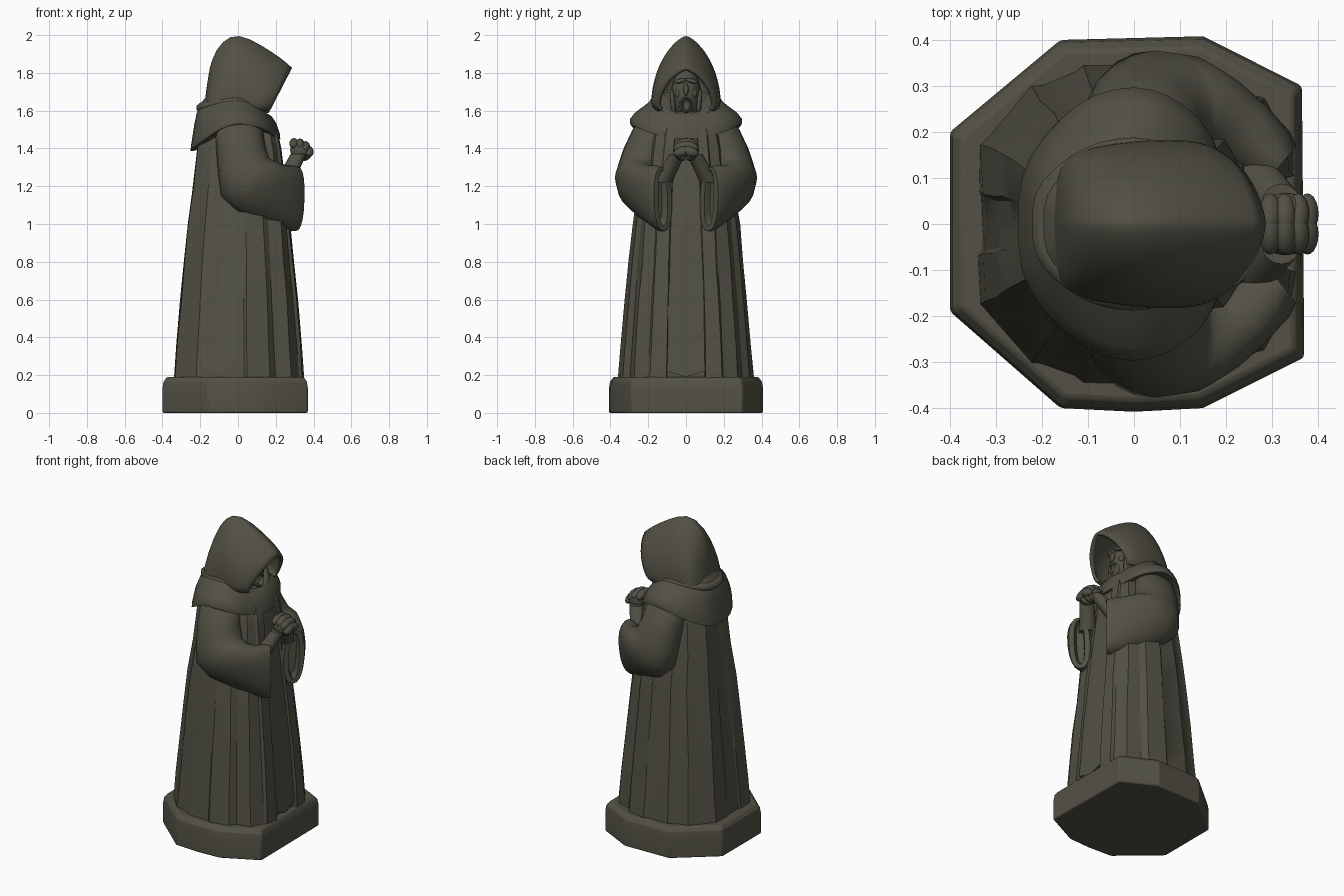
import bpy, bmesh, math, random
from mathutils import Vector

if "Cube" in bpy.data.objects:
    bpy.data.objects.remove(bpy.data.objects["Cube"])
random.seed(4)

stone = bpy.data.materials.new("dark_stone")
stone.diffuse_color = (0.085, 0.081, 0.059, 1)
stone.use_nodes = True
stone.node_tree.nodes["Principled BSDF"].inputs["Base Color"].default_value = stone.diffuse_color


def finish(name, bm, angle=40, subsurf=0):
    bmesh.ops.recalc_face_normals(bm, faces=bm.faces)
    me = bpy.data.meshes.new(name)
    bm.to_mesh(me)
    bm.free()
    me.materials.append(stone)
    ob = bpy.data.objects.new(name, me)
    bpy.context.collection.objects.link(ob)
    bpy.ops.object.select_all(action='DESELECT')
    ob.select_set(True)
    bpy.context.view_layer.objects.active = ob
    bpy.ops.object.shade_smooth_by_angle(angle=math.radians(angle))
    if subsurf:
        m = ob.modifiers.new("subdivide", 'SUBSURF')
        m.levels = m.render_levels = subsurf
    return ob


def loft(name, rings, closed=True, cap_start=True, cap_end=True, angle=40, subsurf=0):
    bm = bmesh.new()
    vs = [[bm.verts.new(p) for p in r] for r in rings]
    n = len(vs[0])
    for a, b in zip(vs, vs[1:]):
        for i in range(n if closed else n - 1):
            j = (i + 1) % n
            bm.faces.new((a[i], a[j], b[j], b[i]))
    if cap_start:
        bm.faces.new(vs[0])
    if cap_end:
        bm.faces.new(vs[-1])
    return finish(name, bm, angle, subsurf)


def oval(c, u, v, n=16, power=1.0):
    c, u, v = Vector(c), Vector(u), Vector(v)
    def sp(t):
        return math.copysign(abs(t) ** power, t)
    return [c + u * sp(math.cos(k * math.tau / n)) + v * sp(math.sin(k * math.tau / n))
            for k in range(n)]


def blob(name, c, r, rot=(0, 0, 0)):
    bm = bmesh.new()
    bmesh.ops.create_uvsphere(bm, u_segments=20, v_segments=12, radius=1)
    bmesh.ops.scale(bm, vec=r, verts=bm.verts)
    ob = finish(name, bm, 60)
    ob.location, ob.rotation_euler = c, rot
    return ob


# Octagonal plinth with chipped edges
plan = [(-.4, .2), (-.16, .4), (.15, .408), (.365, .3), (.37, -.29), (.15, -.4), (0, -.408), (-.16, -.4), (-.4, -.19)]
base = loft("plinth", [[(x * s, y * s, z) for x, y in plan]
                       for s, z in ((1, 0), (1, .13), (.985, .165), (.94, .19))], angle=25)
bev = base.modifiers.new("worn_edges", 'BEVEL')
bev.width, bev.segments, bev.limit_method = .008, 2, 'ANGLE'

# Pleated robe: half section mirrored, tapering upward
half = [(.322, .0), (.322, .10), (.35, .105), (.342, .19), (.322, .2), (.285, .275), (.2, .3),
        (.17, .335), (.05, .36), (.03, .348), (-.11, .345), (-.13, .33), (-.2, .305),
        (-.225, .30), (-.31, .2), (-.335, .175), (-.34, .07), (-.333, .06), (-.333, 0)]
section = half + [(x, -y) for x, y in half[-2:0:-1]]
levels = [(.17, 1, 1), (.35, .96, .96), (.6, .90, .90), (.8, .845, .845), (1.0, .785, .79),
          (1.2, .715, .70), (1.4, .645, .62), (1.49, .59, .56), (1.56, .46, .42)]
rings = []
for z, sx, sy in levels:
    rings.append([(x * sx + .008 * (1 - sx) + random.uniform(-.003, .003),
                   y * sy + random.uniform(-.003, .003), z) for x, y in section])
loft("robe", rings, angle=28)

# Front tabard panel with pointed hem
panel = []
for z, x, w in ((.22, .332, .10), (.6, .302, .094), (1.0, .262, .083), (1.4, .216, .07), (1.5, .185, .05)):
    drop = .03 if z < .3 else 0
    panel.append([(x - .03, -w, z), (x, -w, z), (x + .004, 0, z - drop), (x, w, z), (x - .03, w, z)])
loft("front_panel", panel, angle=28)

# Shoulder cowl, dipping low at the back and in a V at the front
def cowl_ring(front, back, ry, zf, zs, zb, n=36):
    out = []
    for k in range(n):
        c, s = math.cos(k * math.tau / n), math.sin(k * math.tau / n)
        x = c * (front if c > 0 else back)
        z = zs + ((zf - zs) * c ** 2 if c > 0 else (zb - zs) * (-c) ** 1.6)
        fold = .004 * math.cos(7 * k * math.tau / n)
        out.append((x + fold * c, s * ry, z))
    return out

loft("shoulder_cowl", [
    cowl_ring(.11, .15, .12, 1.57, 1.70, 1.70),
    cowl_ring(.15, .20, .175, 1.585, 1.665, 1.64),
    cowl_ring(.175, .222, .215, 1.57, 1.63, 1.59),
    cowl_ring(.20, .235, .27, 1.53, 1.59, 1.53),
    cowl_ring(.218, .252, .297, 1.475, 1.555, 1.42),
    cowl_ring(.22, .256, .295, 1.45, 1.53, 1.385),
    cowl_ring(.18, .225, .265, 1.455, 1.535, 1.39)], angle=45)
# Soft fold round the neck
loft("neck_fold", [cowl_ring(.16 + d, .205 + d, .168 + d, 1.54 + e, 1.64 + e, 1.605 + e)
                   for d, e in ((-.04, .035), (0, .035), (.02, .02), (.02, 0), (0, -.02))], angle=60)

# Hood: arched slices from the peaked rim to the nape
def arch(xt, zt, xb, zb, w, n=20):
    out = []
    for k in range(n + 1):
        a = math.radians(118) * (2 * k / n - 1)
        c = math.cos(a)
        if c < 0:
            c *= .35
        y = w * math.copysign(abs(math.sin(a)) ** 1.4, a)
        out.append((xb + (xt - xb) * c, y, zb + (zt - zb) * c))
    return out

slices = [(.287, 1.828, .185, 1.63, .148), (.235, 1.876, .165, 1.64, .174), (.12, 1.952, .11, 1.645, .186),
          (.0, 2.014, .04, 1.645, .184), (-.085, 1.975, -.04, 1.64, .178), (-.142, 1.875, -.10, 1.63, .165),
          (-.158, 1.78, -.145, 1.61, .15), (-.172, 1.68, -.172, 1.59, .11), (-.18, 1.61, -.18, 1.57, .05)]
hood = loft("hood", [arch(*s) for s in slices], closed=False, cap_start=False, cap_end=False, angle=70, subsurf=1)
sol = hood.modifiers.new("cloth_thickness", 'SOLIDIFY')
sol.thickness = .02
# make the thickness go inward whatever way the open shell's normals fell
centre = Vector((.05, 0, 1.7))
inward = sum((p.center - centre).dot(p.normal) for p in hood.data.polygons)
sol.offset = -1 if inward > 0 else 1

# Head and gaunt face with open mouth
head = blob("head", (.055, 0, 1.685), (.105, .08, .14))
mouth = blob("mouth_cutter", (.16, 0, 1.635), (.05, .022, .034))
mouth.hide_render = True
mouth.hide_viewport = True
cut = head.modifiers.new("mouth", 'BOOLEAN')
cut.object, cut.operation = mouth, 'DIFFERENCE'
loft("lips", [oval((x, 0, 1.635), (0, a, 0), (-.15 * b, 0, b)) for x, a, b in
              ((.135, .036, .05), (.158, .032, .045), (.162, .025, .038), (.135, .02, .032))],
     cap_start=False, cap_end=False, angle=60)
blob("chin", (.125, 0, 1.575), (.03, .04, .022))
blob("neck", (.07, 0, 1.56), (.09, .085, .05))
blob("nose", (.16, 0, 1.712), (.018, .014, .034), (0, -.25, 0))
for s, side in ((1, "left"), (-1, "right")):
    blob(side + "_brow", (.142, s * .03, 1.757), (.02, .034, .012), (s * -.25, 0, 0))
    blob(side + "_cheek", (.13, s * .042, 1.69), (.018, .018, .022))
    blob(side + "_jaw_fold", (.105, s * .07, 1.645), (.03, .014, .07), (s * -.1, 0, 0))

# Wide sleeves, wrists and clasped hands
for s, side in ((1, "left"), (-1, "right")):
    path = [((.0, .13, 1.56), (.10, 0, 0), (0, .09, 0)),
            ((.005, .175, 1.50), (.125, 0, 0), (0, .108, 0)),
            ((.015, .205, 1.40), (.13, 0, .01), (0, .125, 0)),
            ((.03, .234, 1.31), (.135, 0, .04), (0, .126, 0)),
            ((.045, .25, 1.245), (.135, 0, .095), (0, .127, 0)),
            ((.095, .242, 1.20), (.105, .01, .135), (.01, .124, 0)),
            ((.16, .212, 1.168), (.065, .02, .152), (.035, .105, 0)),
            ((.225, .18, 1.147), (.035, .02, .162), (.046, .078, 0)),
            ((.285, .14, 1.135), (.012, .012, .174), (.052, .058, 0)),
            ((.312, .122, 1.133), (.005, .005, .170), (.040, .048, 0)),
            ((.312, .122, 1.137), (.004, .004, .148), (.020, .024, 0)),
            ((.285, .145, 1.145), (.004, .004, .13), (.014, .017, 0))]
    rr = [[Vector((p.x, p.y * s, p.z)) for p in oval(c, u, v, 20, .85 if i > 6 else .95)]
          for i, (c, u, v) in enumerate(path)]
    loft(side + "_sleeve", rr, angle=42)
    wrist = [((.25, .125, 1.22), .05), ((.285, .082, 1.30), .046), ((.32, .045, 1.37), .042)]
    loft(side + "_wrist", [oval((x, y * s, z), (r, 0, 0), (0, r, 0)) for (x, y, z), r in wrist], angle=50)
    blob(side + "_palm", (.33, s * .028, 1.388), (.055, .04, .05), (0, .5, 0))
    for i, (x, z) in enumerate(((.296, 1.426), (.328, 1.424), (.357, 1.41), (.377, 1.383))):
        blob("%s_finger_%d" % (side, i + 1), (x, s * .022, z), (.024, .046, .026), (s * -.3, 0, 0))
    blob(side + "_thumb", (.355, s * .018, 1.357), (.034, .018, .022), (0, -.4, 0))
